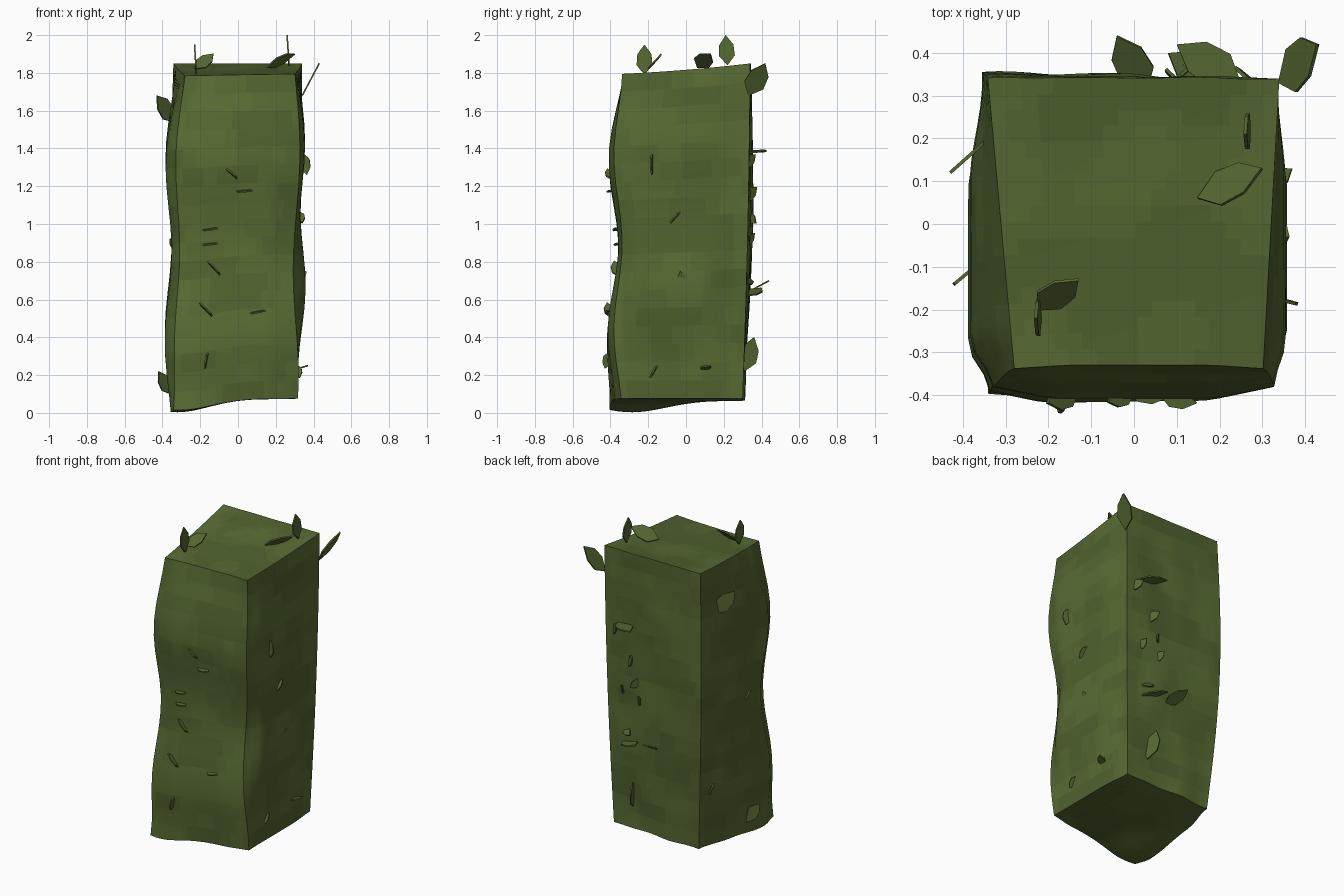
import bpy, bmesh, math, random
from mathutils import Vector, noise

if "Cube" in bpy.data.objects:
    bpy.data.objects.remove(bpy.data.objects["Cube"])

random.seed(4)


def material(name, rgb):
    m = bpy.data.materials.new(name)
    m.diffuse_color = (*rgb, 1)
    m.use_nodes = True
    m.node_tree.nodes["Principled BSDF"].inputs["Base Color"].default_value = m.diffuse_color
    return m


base_green = Vector((0.090, 0.138, 0.031))
greens = [material("green_" + n, base_green * k)
          for n, k in (("dark", 0.88), ("mid", 1), ("light", 1.1))]


def lerp(a, b, f):
    return a + (b - a) * f


def wave(z, peak, period):
    return math.cos(math.tau * (z - peak) / period)


def shape(u, v, w):
    """Point of the wavy hedge block for cube coordinates in -1..1."""
    t = (w + 1) / 2
    z = 0.05 + 1.77 * t
    c = wave(z, 0.42, 0.95)
    taper, foot = t ** 8, (1 - t) ** 8
    fu, fv = (u + 1) / 2, (v + 1) / 2
    # corner edges
    left_front = 0.32 + 0.012 * c - 0.028 * taper + 0.03 * foot
    right_front = 0.31 + 0.018 * wave(z, 1.4, 1.3) - 0.01 * foot
    back_left = 0.30 + 0.042 * t + 0.032 * math.sin(math.pi * min(1, t))
    back_right = 0.30 + 0.04 * t + 0.007 * math.sin(math.pi * t)
    # left and right faces bulge between their edges
    h = min(1, (1 + v) / 0.3, (1 - v) / 0.7)
    h = h * h * (3 - 2 * h) * (1 - taper)
    x0 = -lerp(lerp(left_front, back_left, fv), 0.37 + 0.018 * c, h)
    x1 = lerp(lerp(right_front, back_right, fv),
              0.345 + 0.014 * wave(z, 0.65, 0.8) - 0.03 * foot, h)
    # front and back faces bulge in the middle
    m = min(1, (1 - abs(u)) / 0.4)
    y0 = (-lerp(0.36 + 0.022 * c, 0.385 + 0.027 * c, m)
          + 0.028 * taper * m - 0.027 * foot * (1 - u))
    y1 = lerp(back_left, back_right, fu) + 0.02 * m * noise.noise(Vector((u * 1.5, 3, w * 4)))
    # bottom sags at the front left, top rises to the back
    z0 = 0.075 - 0.07 * math.exp(-2 * (u + 0.9) ** 2 - 1.7 * (v + 0.7) ** 2)
    z0 -= 0.012 * fv * (1 - fu)
    z1 = 1.82 + 0.03 * v + 0.0025 * u * (1 - v) - 0.006 * (1 - v * v)
    return Vector((lerp(x0, x1, fu), lerp(y0, y1, fv), lerp(z0, z1, t)))


def finish(bm, name):
    bmesh.ops.recalc_face_normals(bm, faces=bm.faces)
    me = bpy.data.meshes.new(name)
    bm.to_mesh(me)
    bm.free()
    ob = bpy.data.objects.new(name, me)
    bpy.context.collection.objects.link(ob)
    for g in greens:
        me.materials.append(g)
    return ob


# Hedge body: gridded block pushed into the wavy shape, with mottled greens
bm = bmesh.new()
bmesh.ops.create_cube(bm, size=2)
bmesh.ops.subdivide_edges(bm, edges=bm.edges[:], cuts=17, use_grid_fill=True)
for vert in bm.verts:
    vert.co = shape(*vert.co)
for f in bm.faces:
    c = f.calc_center_median()
    n = noise.noise(Vector((c.x * 4, c.y * 4, c.z * 6)))
    f.material_index = 0 if n < -0.15 else 2 if n > 0.15 else 1
hedge = finish(bm, "hedge_body")
bpy.context.view_layer.objects.active = hedge
hedge.select_set(True)
bpy.ops.object.shade_smooth_by_angle(angle=math.radians(40))


def add_leaf(bm, base, tip, side, thick=0.008):
    """Thin six-sided leaf from base to tip, widened along the side direction."""
    along = tip - base
    side = (side - along * (side.dot(along) / along.length_squared)).normalized()
    normal = side.cross(along).normalized() * thick / 2
    half = side * along.length * 0.26
    outline = [base, base + along * 0.32 + half, base + along * 0.68 + half * 0.9,
               tip, base + along * 0.68 - half * 0.9, base + along * 0.32 - half]
    low = [bm.verts.new(p - normal) for p in outline]
    high = [bm.verts.new(p + normal) for p in outline]
    faces = [bm.faces.new(low), bm.faces.new(high)]
    for i in range(6):
        j = (i + 1) % 6
        faces.append(bm.faces.new((low[i], low[j], high[j], high[i])))
    for f in faces:
        f.material_index = 1


X, Y, Z = Vector((1, 0, 0)), Vector((0, 1, 0)), Vector((0, 0, 1))
bm = bmesh.new()

# Large leaves that stand out from the outline: base, tip, width direction
for base, tip, side in (
        ((-.22, -.22, 1.79), (-.23, -.22, 1.95), Y),
        ((.27, .22, 1.84), (.26, .21, 2.0), Y),
        ((.15, .06, 1.83), (.30, .13, 1.90), Z + X - Y * 0.5),
        ((-.23, -.20, 1.82), (-.13, -.13, 1.90), Z + Y - X),
        ((.34, .33, 1.68), (.43, .42, 1.85), Y),
        ((-.34, .20, 1.54), (-.43, .12, 1.68), Z),
        ((-.36, -.09, .10), (-.42, -.14, .22), Z),
        ((.33, -.01, .63), (.36, -.03, .75), Y),
        ((.30, .08, .23), (.37, .13, .25), Y),
        ((.25, .33, 1.38), (.10, .42, 1.39), Y),
        ((.22, .31, .62), (.08, .40, .66), Y),
        ((.03, .31, .63), (-.04, .44, .70), X),
        ((.16, .31, .22), (.13, .36, .40), Y - X * 0.4)):
    add_leaf(bm, Vector(base), Vector(tip), side)


def scatter(count, spot, out, lean, upright, u_range, w_range):
    """Half-sunk leaves spread evenly up one face with random tilt."""
    for i in range(count):
        h = lerp(*w_range, (i + random.random()) / count)
        p = shape(*spot(random.uniform(*u_range), h))
        flat = Vector([random.uniform(-1, 1) for _ in range(3)])
        flat = (flat - out * flat.dot(out)).normalized()
        d = (flat + out * lean).normalized() * random.uniform(0.08, 0.12)
        add_leaf(bm, p - d * 0.45, p + d * 0.55, flat.cross(out) + out * upright)


# Small leaves on the faces; the front ones are edge-on, the back has the most
scatter(8, lambda a, h: (a, -1, h), -Y, 0.25, 5, (-.6, .6), (-.75, .45))
scatter(6, lambda a, h: (a, 1, h), Y, 0.6, 0.7, (.2, .85), (-.3, .45))
scatter(2, lambda a, h: (-1, a, h), -X, 0.1, 0.3, (-.6, .8), (-.8, .3))
scatter(3, lambda a, h: (1, a, h), X, 0.2, 4, (-.6, .5), (-.85, .6))
finish(bm, "leaves")
